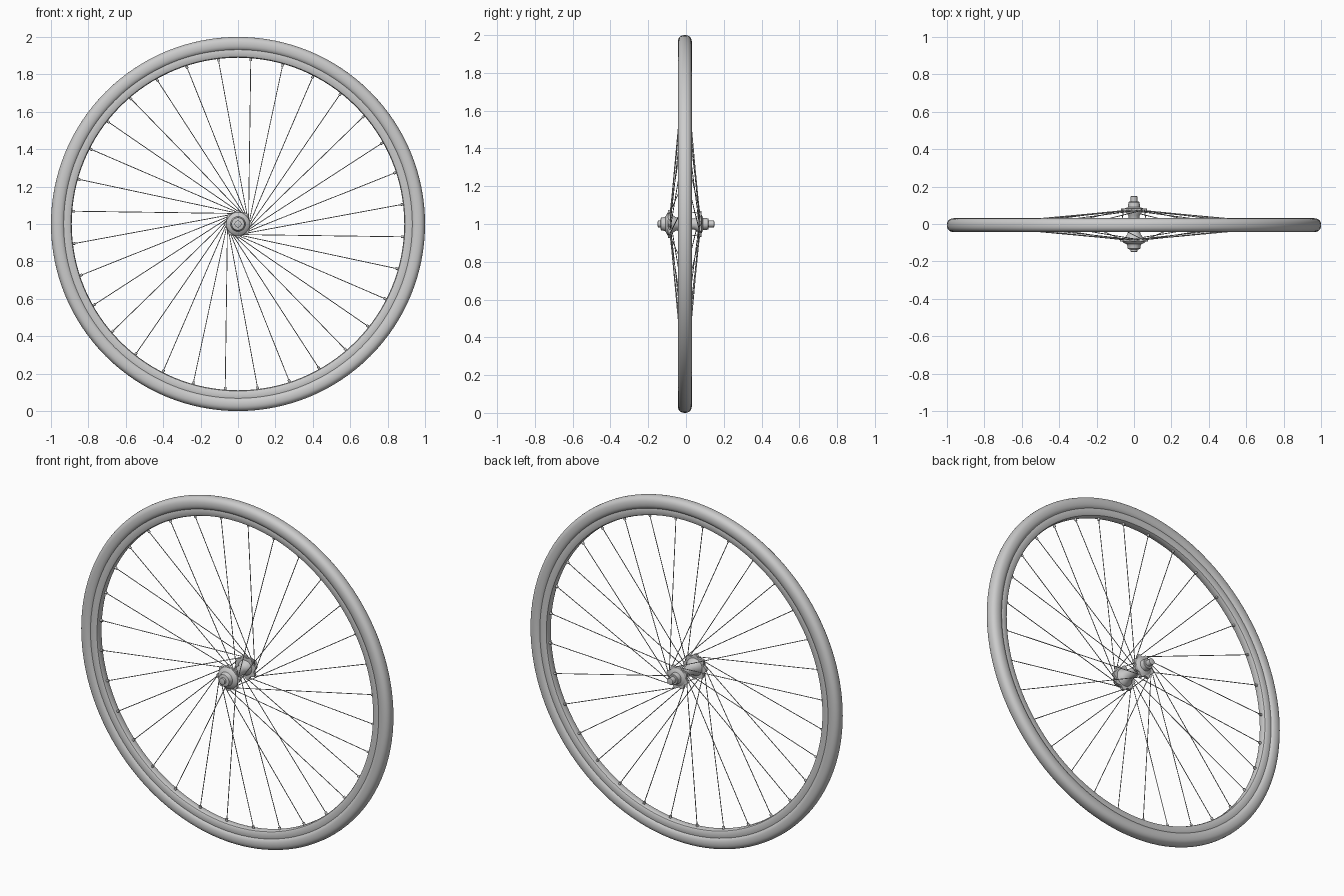
import bpy, bmesh, math
from mathutils import Vector

if "Cube" in bpy.data.objects:
    bpy.data.objects.remove(bpy.data.objects["Cube"])

CENTRE = Vector((0, 0, 1))
RIM_Y = -0.006  # the rim and tyre sit slightly forward of the axle's middle


def polar(angle, r, y):
    """Point on the wheel, angle clockwise from the top as seen from the front."""
    return CENTRE + Vector((r * math.sin(angle), y, r * math.cos(angle)))


def finish(name, bm, angle=35):
    bmesh.ops.recalc_face_normals(bm, faces=bm.faces)
    mesh = bpy.data.meshes.new(name)
    bm.to_mesh(mesh)
    bm.free()
    obj = bpy.data.objects.new(name, mesh)
    bpy.context.collection.objects.link(obj)
    bpy.ops.object.select_all(action='DESELECT')
    obj.select_set(True)
    bpy.context.view_layer.objects.active = obj
    bpy.ops.object.shade_smooth_by_angle(angle=math.radians(angle))
    return obj


def lathe(name, profile, steps, closed=True):
    """Turn a (radius, y) profile around the wheel axis."""
    bm = bmesh.new()
    rings = [[bm.verts.new(polar(2 * math.pi * i / steps, r, y)) for r, y in profile]
             for i in range(steps)]
    n = len(profile)
    for i in range(steps):
        a, b = rings[i], rings[(i + 1) % steps]
        for j in range(n if closed else n - 1):
            k = (j + 1) % n
            bm.faces.new((a[j], a[k], b[k], b[j]))
    if not closed:
        bm.faces.new([ring[0] for ring in rings])
        bm.faces.new([ring[-1] for ring in rings])
    return finish(name, bm)


def add_rod(bm, start, end, r, sides):
    d = end - start
    rot = d.to_track_quat('Z', 'Y').to_matrix().to_4x4()
    rot.translation = (start + end) / 2
    bmesh.ops.create_cone(bm, cap_ends=True, segments=sides, radius1=r, radius2=r,
                          depth=d.length, matrix=rot)


# Tyre: a slightly squared oval section
def squared(v):
    return math.copysign(abs(v) ** 0.85, v)


section = [2 * math.pi * i / 24 for i in range(24)]
lathe("tyre", [(0.962 + 0.038 * squared(math.cos(t)), RIM_Y + 0.037 * squared(math.sin(t)))
               for t in section], 128)

# Rim: box section with a stepped edge against the tyre and a flat inner wall
half = [(0.936, 0.024), (0.928, 0.027), (0.900, 0.025), (0.893, 0.021), (0.889, 0.012)]
lathe("rim", [(r, RIM_Y + y) for r, y in half] +
      [(r, RIM_Y - y) for r, y in reversed(half)], 128)

# Hub shell with a narrow waist
lathe("hub_shell", [(0.045, -0.098), (0.052, -0.09), (0.050, -0.074), (0.036, -0.055),
                    (0.028, -0.03), (0.026, 0.02), (0.030, 0.045), (0.042, 0.062),
                    (0.046, 0.08), (0.036, 0.088)], 40, closed=False)

# Front end cap, rear end cap and axle
lathe("front_cap", [(0.064, -0.092), (0.058, -0.100), (0.040, -0.108), (0.036, -0.116),
                    (0.034, -0.132), (0.026, -0.135)], 40, closed=False)
lathe("rear_cap", [(0.056, 0.078), (0.048, 0.084), (0.032, 0.090), (0.030, 0.116),
                   (0.027, 0.119)], 40, closed=False)
lathe("axle", [(0.011, -0.150), (0.018, -0.148), (0.018, 0.148), (0.011, 0.150)],
      32, closed=False)


# Scalloped flanges that hold the spoke heads
def flange(name, y0, y1, outer, inner, phase):
    bm = bmesh.new()
    loops = []
    for y in (y0, y1):
        loop = []
        for i in range(64):
            a = 2 * math.pi * i / 64
            wave = 0.5 + 0.5 * math.cos(8 * (a - phase))
            loop.append(bm.verts.new(polar(a, inner + (outer - inner) * wave, y)))
        loops.append(loop)
        bm.faces.new(loop)
    for i in range(64):
        j = (i + 1) % 64
        bm.faces.new((loops[0][i], loops[0][j], loops[1][j], loops[1][i]))
    finish(name, bm)


PULL = math.radians(72)
START = math.radians(4.4)
STEP = math.radians(11.25)
flange("front_flange", -0.094, -0.078, 0.075, 0.060, START + STEP + PULL)
flange("rear_flange", 0.066, 0.082, 0.070, 0.056, START + PULL)

# 32 tangential spokes, alternating rear and front, each with a nipple at the rim
spokes, nipples = bmesh.new(), bmesh.new()
for i in range(32):
    a = START + i * STEP
    y = 0.074 if i % 2 == 0 else -0.086
    rim_end = polar(a, 0.893, RIM_Y)
    hub_end = polar(a + PULL, 0.058, y)
    add_rod(spokes, hub_end, rim_end, 0.0022, 8)
    inward = (hub_end - rim_end).normalized()
    add_rod(nipples, rim_end, rim_end + inward * 0.018, 0.007, 8)
finish("spokes", spokes, 60)
finish("nipples", nipples, 60)
